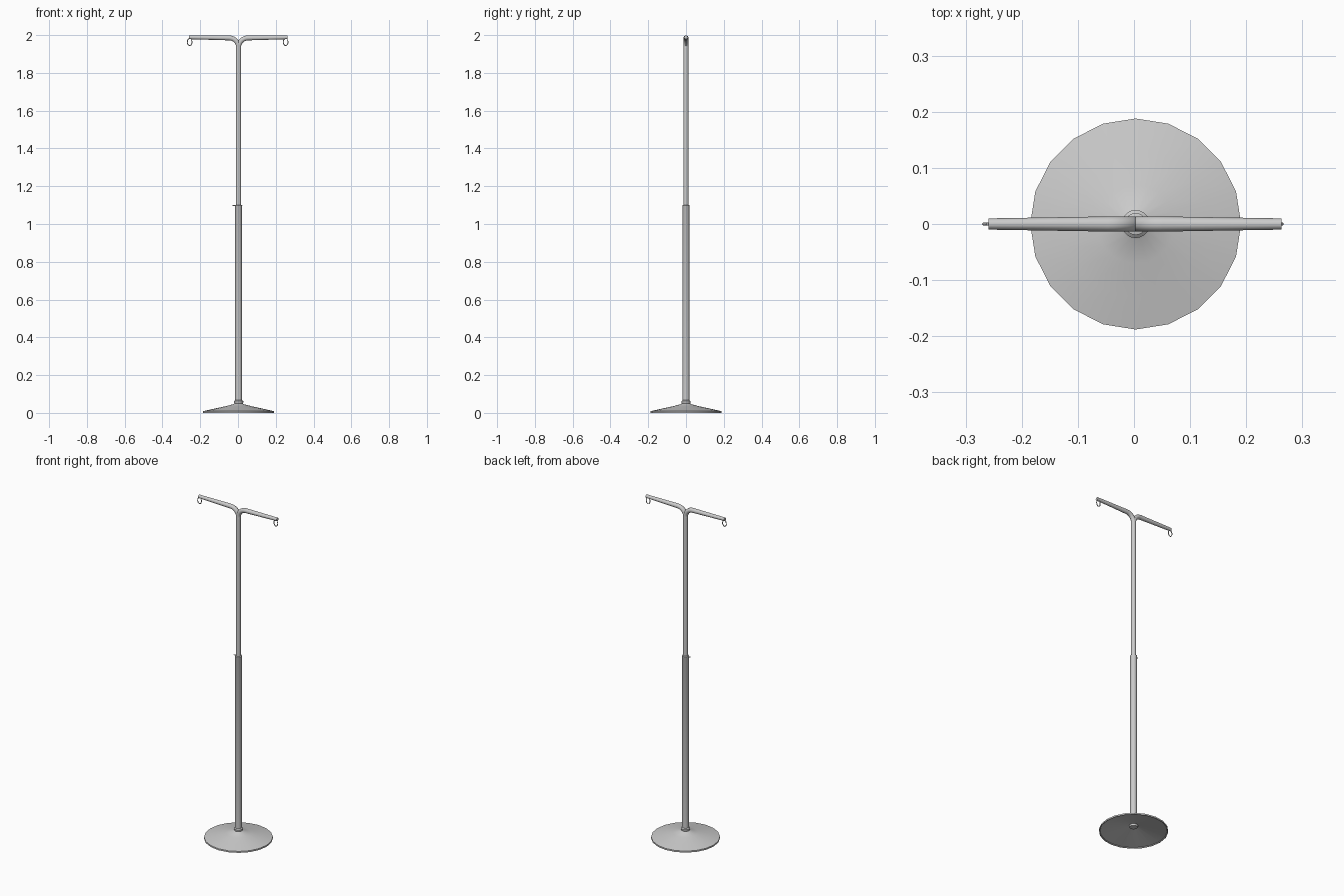
import bpy, bmesh
from math import sin, cos, pi, radians

if "Cube" in bpy.data.objects:
    bpy.data.objects.remove(bpy.data.objects["Cube"])

CX = 0.003  # pole axis


def smooth(ob, angle=40):
    bpy.ops.object.select_all(action='DESELECT')
    bpy.context.view_layer.objects.active = ob
    ob.select_set(True)
    bpy.ops.object.shade_smooth_by_angle(angle=radians(angle))


def lathe(name, profile, sides):
    """Revolve (radius, z) points around the pole axis."""
    bm = bmesh.new()
    rings = []
    for r, z in profile:
        if r == 0:
            rings.append([bm.verts.new((CX, 0, z))] * sides)
        else:
            rings.append([bm.verts.new((CX + r * cos(2 * pi * i / sides),
                                        r * sin(2 * pi * i / sides), z)) for i in range(sides)])
    for a, b in zip(rings, rings[1:]):
        for i in range(sides):
            j = (i + 1) % sides
            quad = [a[i], a[j], b[j], b[i]]
            bm.faces.new(list(dict.fromkeys(quad)))
    bmesh.ops.recalc_face_normals(bm, faces=bm.faces)
    me = bpy.data.meshes.new(name)
    bm.to_mesh(me)
    bm.free()
    ob = bpy.data.objects.new(name, me)
    bpy.context.collection.objects.link(ob)
    smooth(ob)
    return ob


def tube(name, points, radii):
    """Round tube along a path, with a radius per point."""
    cu = bpy.data.curves.new(name, 'CURVE')
    cu.dimensions = '3D'
    cu.bevel_depth = 1.0
    cu.bevel_resolution = 3
    cu.use_fill_caps = True
    sp = cu.splines.new('POLY')
    sp.points.add(len(points) - 1)
    for p, co, r in zip(sp.points, points, radii):
        p.co = (*co, 1)
        p.radius = r
    ob = bpy.data.objects.new(name, cu)
    bpy.context.collection.objects.link(ob)
    bpy.ops.object.select_all(action='DESELECT')
    bpy.context.view_layer.objects.active = ob
    ob.select_set(True)
    bpy.ops.object.convert(target='MESH')
    smooth(bpy.context.object)


# Shallow hollow base with a collar around the pole
lathe("base", [(0, 0.026), (0.022, 0.026), (0.024, 0.036), (0.182, 0.004), (0.184, 0),
               (0.188, 0), (0.188, 0.009), (0.13, 0.022), (0.07, 0.035), (0.028, 0.046),
               (0.022, 0.05), (0.025, 0.056), (0.025, 0.062), (0.019, 0.067), (0, 0.067)], 20)

# Telescoping pole
lathe("lower_pole", [(0, 0.028), (0.0185, 0.028), (0.0185, 1.092), (0.0195, 1.094),
                     (0.0195, 1.099), (0.013, 1.101), (0, 1.101)], 20)
lathe("upper_pole", [(0, 1.09), (0.0135, 1.09), (0.0135, 1.945), (0, 1.945)], 16)

# Locking pin at the pole joint
tube("locking_pin", [(CX, 0, 1.097), (-0.028, 0, 1.097)], [0.0025, 0.0025])

# Two bent arms with open hooks at the tips
for side, label in ((-1, "left"), (1, "right")):
    bend, top = 0.05, 1.985
    path = [(CX + side * 0.001, 0, 1.93)]
    for i in range(9):
        a = i / 8 * pi / 2
        path.append((CX + side * bend * (1 - cos(a)), 0, top - bend + bend * sin(a)))
    tip = 0.263 if side > 0 else -0.259
    path.append((tip, 0, 1.988))
    tube(label + "_arm", path, [0.0135] + [0.0135] * 9 + [0.010])

    hx = tip + (-0.011 if side > 0 else 0.003)
    hook = []
    for i in range(17):
        a = radians(135 + i * 270 / 16)
        hook.append((hx + 0.0125 * cos(a), 0, 1.963 + 0.018 * sin(a)))
    hook.insert(0, (hx - 0.005, 0, 1.982))
    tube(label + "_hook", hook, [0.0025] * len(hook))
